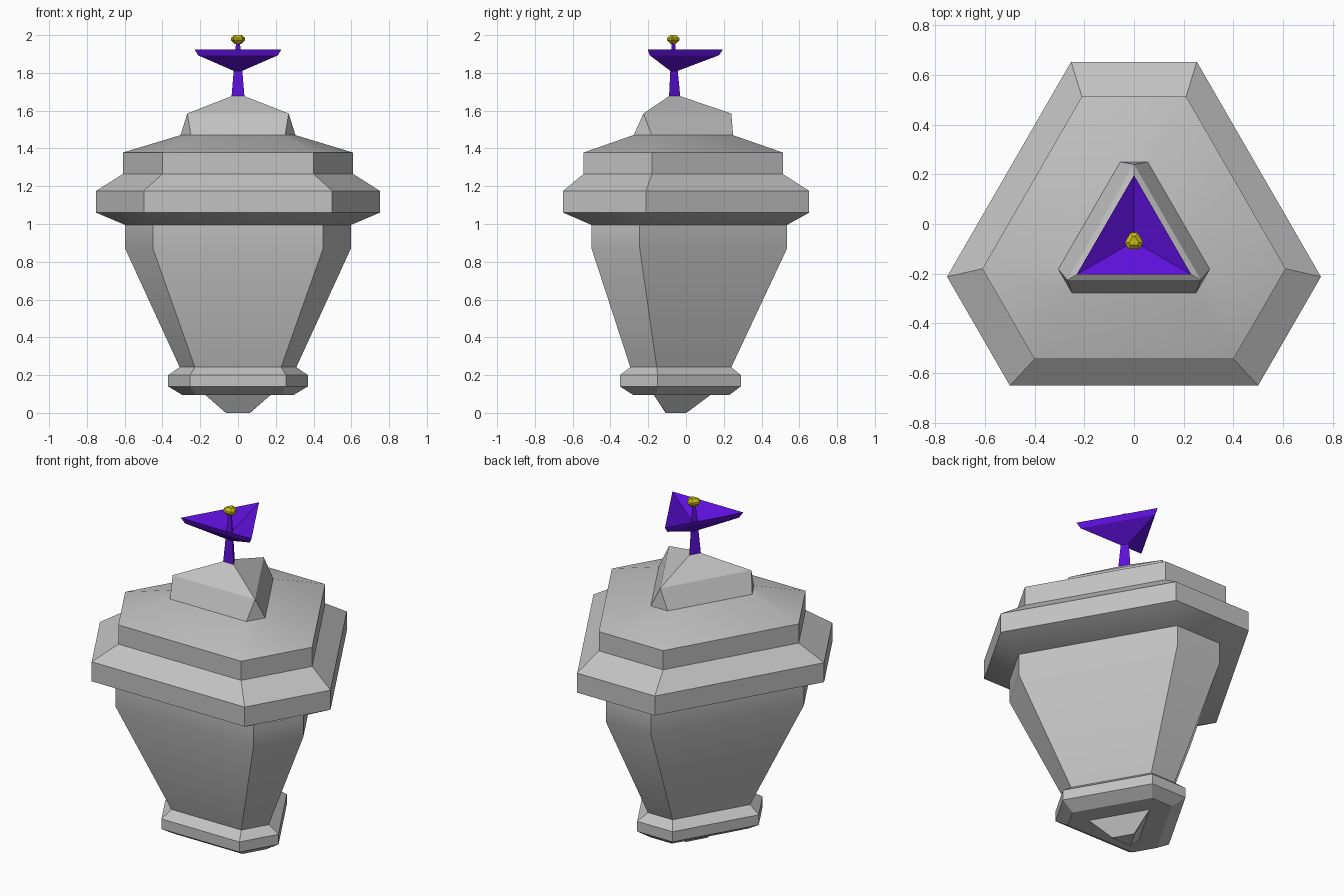
import bpy, bmesh, math
from mathutils import Vector

if "Cube" in bpy.data.objects:
    bpy.data.objects.remove(bpy.data.objects["Cube"], do_unlink=True)

AXIS_Y = -0.07  # the shared vertical axis sits slightly forward


def material(name, color):
    m = bpy.data.materials.new(name)
    m.use_nodes = True
    m.diffuse_color = (*color, 1)
    m.node_tree.nodes["Principled BSDF"].inputs["Base Color"].default_value = (*color, 1)
    return m


grey = material("grey stone", (0.54, 0.54, 0.54))
purple = material("purple metal", (0.11, 0.005, 0.70))
gold = material("gold", (0.58, 0.50, 0.006))


def section(z, flat, corner):
    """Triangle with cut corners: distances from the axis to long and cut sides."""
    half = max(0.0, (2 * flat - corner) / math.sqrt(3))
    points = []
    for degrees in (90, 210, 330):
        t = math.radians(degrees)
        out = Vector((math.cos(t), math.sin(t), 0))
        along = Vector((-math.sin(t), math.cos(t), 0))
        for side in (-1, 1):
            points.append(out * corner + along * half * side + Vector((0, AXIS_Y, z)))
    return points


def loft(name, mat, profile):
    """Join (height, flat, corner) sections into a closed solid."""
    bm = bmesh.new()
    rings = [[bm.verts.new(p) for p in section(*row)] for row in profile]
    for low, high in zip(rings, rings[1:]):
        for i in range(6):
            j = (i + 1) % 6
            bm.faces.new((low[i], low[j], high[j], high[i]))
    bm.faces.new(rings[0][::-1])
    bm.faces.new(rings[-1])
    bmesh.ops.remove_doubles(bm, verts=bm.verts, dist=0.0005)
    bmesh.ops.recalc_face_normals(bm, faces=bm.faces)
    mesh = bpy.data.meshes.new(name)
    bm.to_mesh(mesh)
    bm.free()
    mesh.materials.append(mat)
    mesh.shade_smooth()
    mesh.set_sharp_from_angle(angle=math.radians(30))
    obj = bpy.data.objects.new(name, mesh)
    bpy.context.collection.objects.link(obj)
    return obj


# Lower tip and foot moulding
loft("bottom_tip", grey, [(0, 0.038, 0.072), (0.095, 0.1, 0.2)])
loft("foot_ring", grey, [(0.095, 0.21, 0.30), (0.14, 0.28, 0.36),
                         (0.2, 0.28, 0.36), (0.242, 0.225, 0.31)])

# Tapered body
loft("body", grey, [(0.242, 0.225, 0.31), (0.87, 0.43, 0.605), (1.0, 0.43, 0.605)])

# Wide rim, upper band and shallow roof
loft("rim_and_roof", grey, [(0.995, 0.43, 0.605), (1.06, 0.58, 0.722),
                            (1.175, 0.58, 0.722), (1.265, 0.473, 0.583),
                            (1.378, 0.473, 0.583), (1.47, 0.21, 0.32)])

# Faceted cap on the roof
loft("roof_cap", grey, [(1.465, 0.21, 0.32), (1.585, 0.155, 0.31), (1.68, 0.015, 0.03)])

# Mast, hollow three-sided dish and knob
loft("mast", purple, [(1.67, 0.02, 0.04), (1.96, 0.006, 0.012)])
loft("dish", purple, [(1.81, 0.012, 0.024), (1.893, 0.122, 0.244),
                      (1.925, 0.133, 0.266), (1.85, 0.004, 0.008)])
loft("knob", gold, [(1.953, 0.012, 0.016), (1.973, 0.03, 0.035),
                    (1.985, 0.03, 0.035), (2.0, 0.014, 0.019)])
